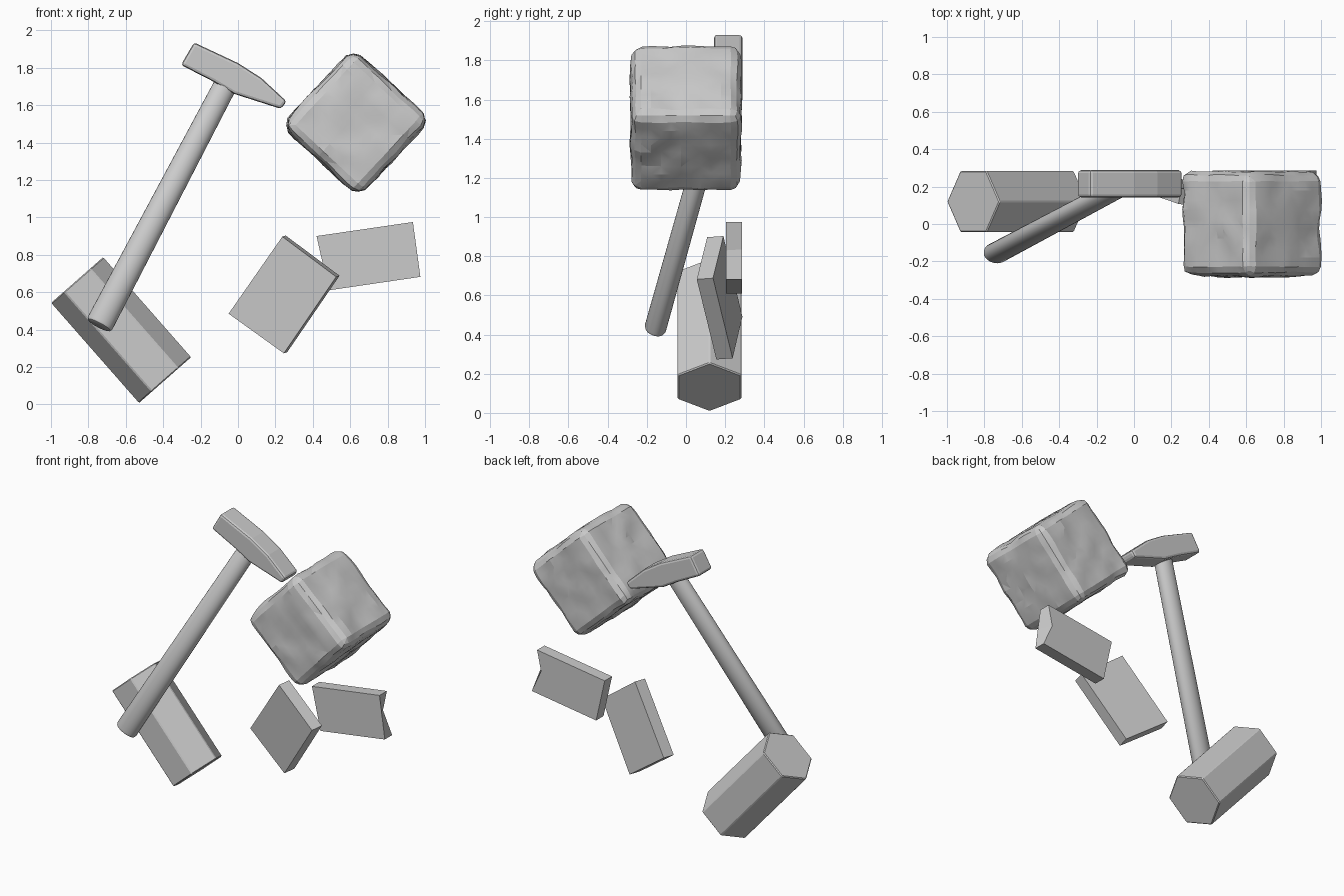
import bpy, bmesh
from math import cos, sin, tau, radians
from mathutils import Vector, noise, Matrix

if "Cube" in bpy.data.objects:
    bpy.data.objects.remove(bpy.data.objects["Cube"])


def finish(name, bm, smooth=None):
    bmesh.ops.recalc_face_normals(bm, faces=bm.faces)
    mesh = bpy.data.meshes.new(name)
    bm.to_mesh(mesh)
    bm.free()
    ob = bpy.data.objects.new(name, mesh)
    bpy.context.collection.objects.link(ob)
    if smooth:
        bpy.ops.object.select_all(action='DESELECT')
        ob.select_set(True)
        bpy.context.view_layer.objects.active = ob
        bpy.ops.object.shade_smooth_by_angle(angle=radians(smooth))
    return ob


def loft(name, ring_a, ring_b, bevel=0.0, segments=1, smooth=None):
    """Closed solid between two matching rings, with optional edge bevel."""
    bm = bmesh.new()
    a = [bm.verts.new(p) for p in ring_a]
    b = [bm.verts.new(p) for p in ring_b]
    n = len(a)
    for i in range(n):
        j = (i + 1) % n
        bm.faces.new((a[i], a[j], b[j], b[i]))
    bm.faces.new(a[::-1])
    bm.faces.new(b)
    bmesh.ops.recalc_face_normals(bm, faces=bm.faces)
    if bevel:
        sharp = [e for e in bm.edges if e.calc_face_angle(0) > radians(32)]
        bmesh.ops.bevel(bm, geom=sharp, offset=bevel, segments=segments,
                        profile=0.5, affect='EDGES')
    return finish(name, bm, smooth)


def ring(center, u, v, sides, start=0.0):
    return [center + u * cos(start + tau * i / sides) + v * sin(start + tau * i / sides)
            for i in range(sides)]


# hexagonal block, flat side to the front
e1, e2 = Vector((-0.86, 0.12, 0.665)), Vector((-0.39, 0.12, 0.13))
axis = (e2 - e1).normalized()
depth = Vector((0, 0.188, 0))
across = axis.cross(Vector((0, 1, 0))) * 0.188
loft("hexagonal_block", ring(e1, across, depth, 6), ring(e2, across, depth, 6), bevel=0.006)

# oval hammer handle, slightly wider at the grip
low, high = Vector((-0.745, -0.16, 0.42)), Vector((-0.05, 0.21, 1.74))
d = (high - low).normalized()
thick = (Vector((0, 1, 0)) - d * d.y).normalized()
wide = d.cross(thick)
loft("hammer_handle", ring(low, wide * 0.074, thick * 0.056, 24),
     ring(high, wide * 0.062, thick * 0.052, 24), bevel=0.018, segments=2, smooth=40)

# hammer head: square striking end, wedge on the other side
profile = [(-0.235, 1.935), (-0.305, 1.815), (-0.13, 1.725), (-0.02, 1.66),
           (0.23, 1.58), (0.26, 1.62), (0.125, 1.745), (0.0, 1.825)]
loft("hammer_head", [Vector((x, 0.143, z)) for x, z in profile],
     [Vector((x, 0.288, z)) for x, z in profile], bevel=0.016, segments=2)

# tilted slab
front = [Vector(p) for p in ((0.237, 0.108, 0.897), (0.525, 0.055, 0.682),
                             (0.245, 0.155, 0.273), (-0.05, 0.205, 0.485))]
offset = Vector((0.018, 0.083, 0.006))
loft("tilted_slab", front, [p + offset for p in front])

# flat slab with a chipped back edge at the right end
outline = [(0.42, 0.9), (0.935, 0.975), (0.955, 0.83), (0.975, 0.682), (0.485, 0.61)]
back = list(outline)
back[2] = (0.905, 0.835)
loft("chipped_slab", [Vector((x, 0.205, z)) for x, z in outline],
     [Vector((x, 0.285, z)) for x, z in back])

# rough stone cube: rounded grid cube with hammered dents
half, radius = 0.28, 0.065
bm = bmesh.new()
bmesh.ops.create_cube(bm, size=2 * half)
bmesh.ops.subdivide_edges(bm, edges=bm.edges[:], cuts=10, use_grid_fill=True)
inner = half - radius
for v in bm.verts:
    core = Vector([max(-inner, min(inner, c)) for c in v.co])
    out = (v.co - core).normalized()
    dent = noise.noise(v.co * 9 + Vector((3.1, 7.7, 1.3)))
    v.co = core + out * (radius + 0.014 * dent)
bmesh.ops.triangulate(bm, faces=bm.faces)
bm.transform(Matrix.Translation((0.63, 0.0, 1.505)) @ Matrix.Rotation(radians(-47), 4, 'Y'))
finish("stone_cube", bm, smooth=12)
